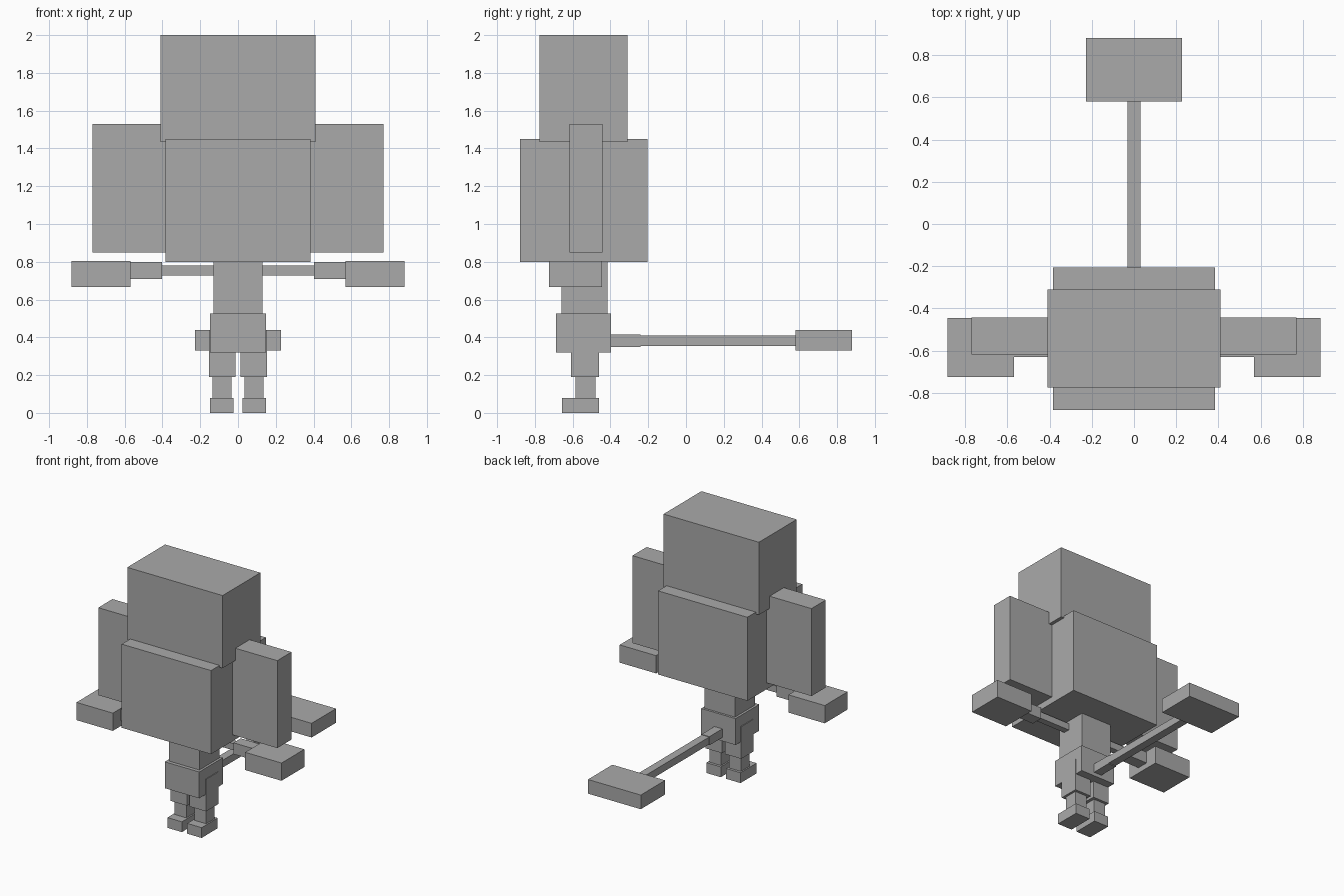
import bpy
import bmesh
from mathutils import Vector

default = bpy.data.objects.get("Cube")
if default:
    bpy.data.objects.remove(default, do_unlink=True)

grey = bpy.data.materials.new("plain_grey")
grey.use_nodes = True
colour = (0.4, 0.4, 0.4, 1)
grey.diffuse_color = colour
grey.node_tree.nodes["Principled BSDF"].inputs["Base Color"].default_value = colour


def box(name, xs, ys, zs):
    """Axis-aligned box given its (min, max) extent on each axis."""
    low, high = (Vector(c) for c in zip(xs, ys, zs))
    mesh = bpy.data.meshes.new(name)
    bm = bmesh.new()
    bmesh.ops.create_cube(bm, size=1)
    bmesh.ops.scale(bm, vec=high - low, verts=bm.verts)
    bm.to_mesh(mesh)
    bm.free()
    mesh.materials.append(grey)
    obj = bpy.data.objects.new(name, mesh)
    obj.location = (low + high) / 2
    bpy.context.collection.objects.link(obj)


def centred(name, half, ys, zs):
    box(name, (-half, half), ys, zs)


def pair(name, xs, ys, zs):
    """Matching boxes on the left (+x) and right (-x)."""
    box("left_" + name, xs, ys, zs)
    box("right_" + name, (-xs[1], -xs[0]), ys, zs)


# Head and trunk
centred("head", 0.41, (-0.775, -0.31), (1.435, 2.0))
centred("chest", 0.384, (-0.88, -0.205), (0.8, 1.45))
centred("abdomen", 0.13, (-0.66, -0.415), (0.525, 0.8))
centred("hips", 0.148, (-0.688, -0.398), (0.32, 0.525))

# Slabs at the shoulders, and arms
pair("shoulder_slab", (0.384, 0.77), (-0.617, -0.442), (0.85, 1.53))
pair("upper_arm", (0.13, 0.402), (-0.61, -0.56), (0.728, 0.78))
pair("forearm", (0.402, 0.569), (-0.63, -0.54), (0.71, 0.798))
pair("hand", (0.569, 0.882), (-0.725, -0.445), (0.667, 0.805))

# Legs
pair("thigh", (0.012, 0.153), (-0.61, -0.46), (0.19, 0.44))
pair("shin", (0.035, 0.136), (-0.585, -0.48), (0.08, 0.19))
pair("foot", (0.023, 0.147), (-0.657, -0.46), (0.0, 0.08))

# Tail with a paddle at its end
centred("tail_base", 0.034, (-0.398, -0.24), (0.348, 0.415))
centred("tail", 0.031, (-0.24, 0.58), (0.354, 0.411))
centred("tail_paddle", 0.227, (0.58, 0.88), (0.33, 0.44))
